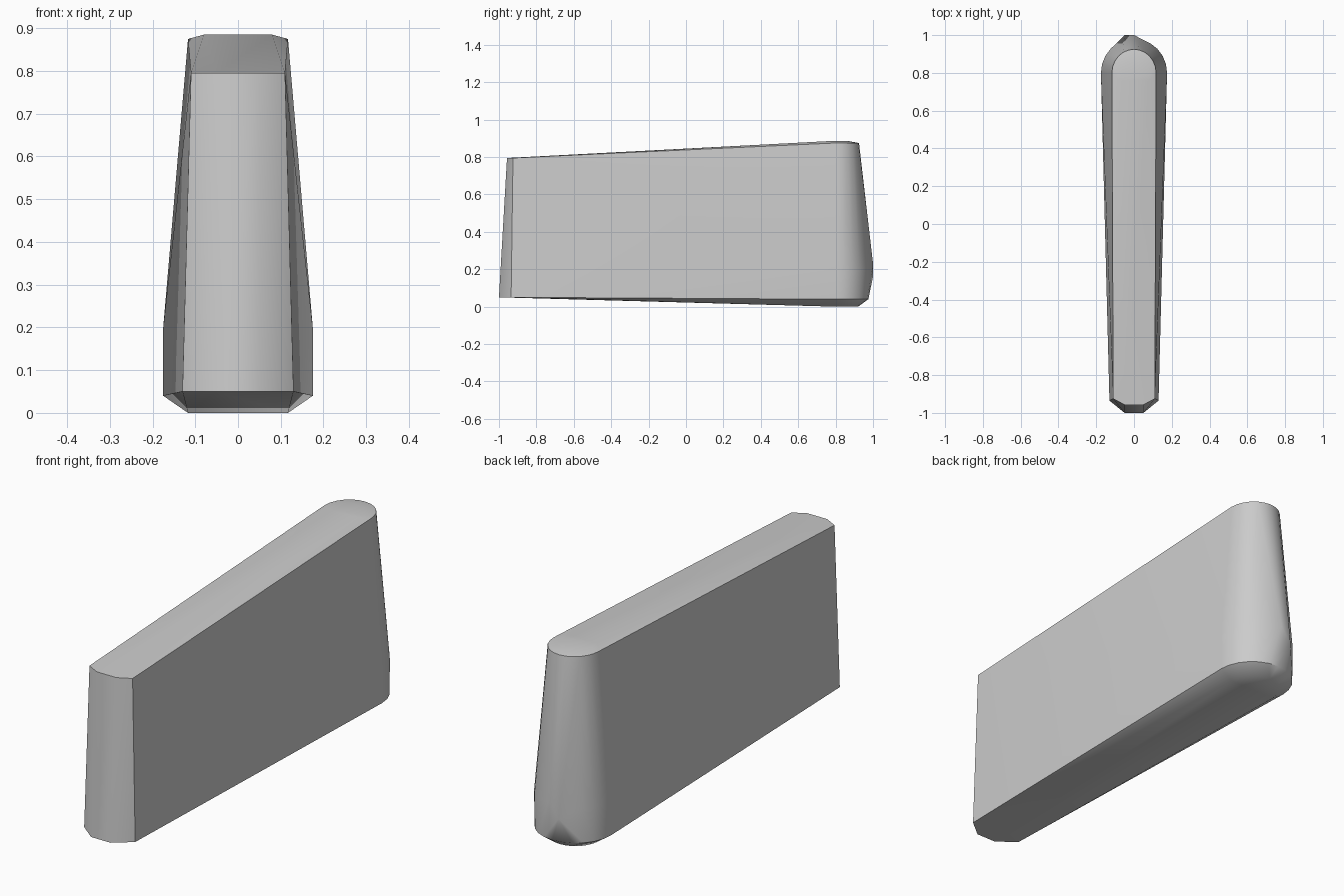
import bpy, bmesh
from math import pi, sin, cos, radians

cube = bpy.data.objects.get("Cube")
if cube:
    bpy.data.objects.remove(cube, do_unlink=True)

grey = bpy.data.materials.new("plain grey")
grey.use_nodes = True
colour = (0.6, 0.6, 0.6, 1)
grey.diffuse_color = colour
grey.node_tree.nodes["Principled BSDF"].inputs["Base Color"].default_value = colour


def round_end(half, start, end, z, steps=12):
    """Half ellipse that closes the back of the block at one height."""
    return [(half * cos(pi * i / steps), start + (end - start) * sin(pi * i / steps), z)
            for i in range(steps + 1)]


def chamfered_end(half, flat, corner, front, z):
    """Narrow front edge with two cut corners at one height."""
    return [(s * x, y, z) for s in (-1, 1) for x, y in ((half, corner), (flat, front))]


points = []
# Front end: foot and top edge
points += chamfered_end(0.13, 0.05, -0.935, -1.0, 0.05)
points += chamfered_end(0.11, 0.05, -0.925, -0.957, 0.795)
# Back end: underside, lower rim, widest level, shoulder, crown
points += round_end(0.117, 0.8, 0.92, 0.0)
points += round_end(0.175, 0.8, 0.975, 0.04)
points += round_end(0.175, 0.8, 0.98, 0.2)
points += round_end(0.117, 0.8, 0.925, 0.875)
points += round_end(0.08, 0.76, 0.87, 0.885)
# Slight ridge down the back
points += [(-0.05, 1.0, 0.16), (0.0, 1.0, 0.23)]

# The solid is the hull of its end profiles
bm = bmesh.new()
for p in points:
    bm.verts.new(p)
hull = bmesh.ops.convex_hull(bm, input=bm.verts)
inside = {g for g in hull["geom_interior"] + hull["geom_unused"]
          if isinstance(g, bmesh.types.BMVert)}
bmesh.ops.delete(bm, geom=list(inside), context="VERTS")
bmesh.ops.dissolve_limit(bm, angle_limit=radians(0.5), verts=bm.verts, edges=bm.edges)
bmesh.ops.recalc_face_normals(bm, faces=bm.faces)

mesh = bpy.data.meshes.new("tapered_block")
bm.to_mesh(mesh)
bm.free()
mesh.materials.append(grey)
block = bpy.data.objects.new("tapered_block", mesh)
bpy.context.collection.objects.link(block)

# Smooth the curved end, keep the rims sharp
bpy.ops.object.select_all(action="DESELECT")
block.select_set(True)
bpy.context.view_layer.objects.active = block
bpy.ops.object.shade_smooth_by_angle(angle=radians(40))
